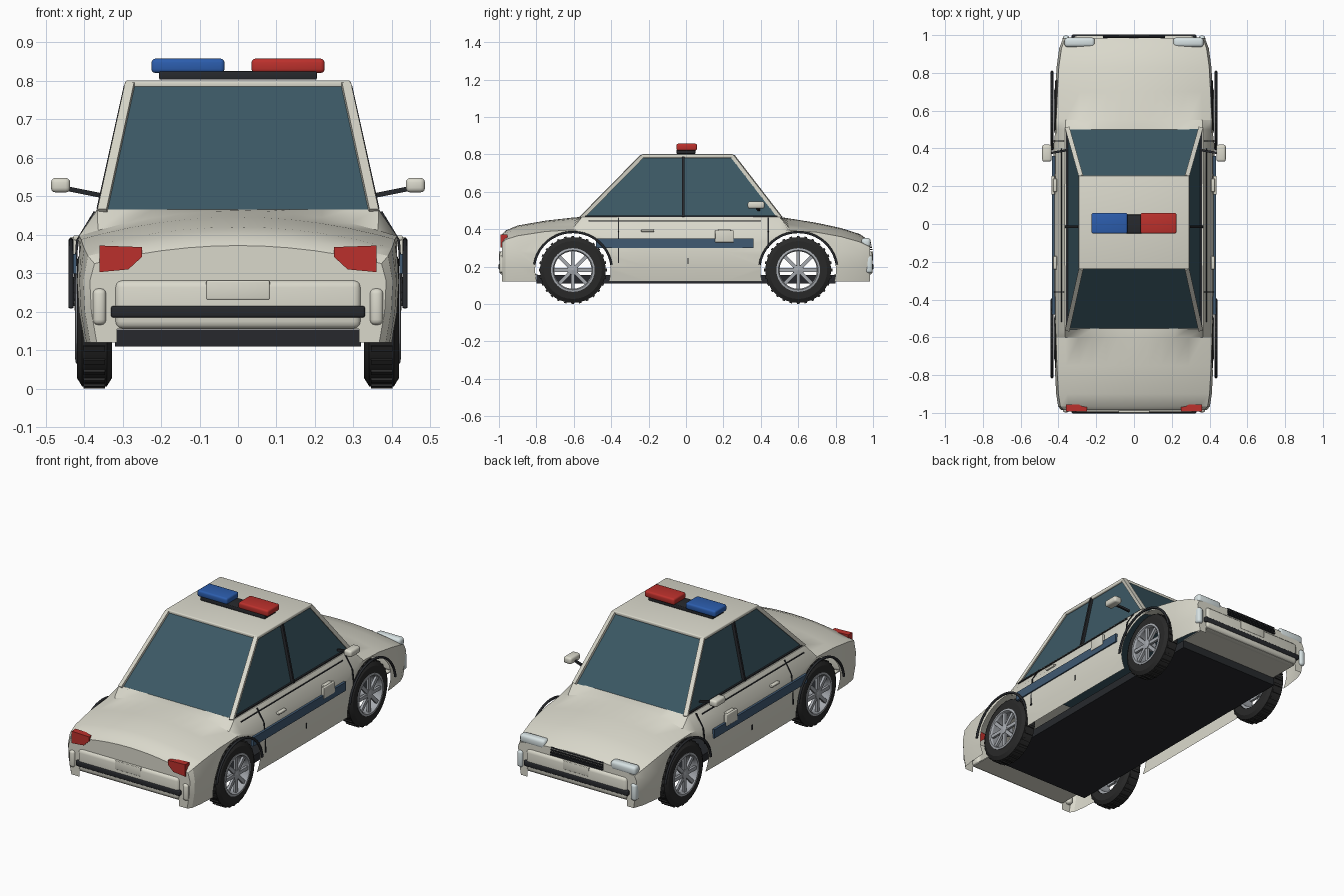
import bpy, bmesh, math
from mathutils import Vector, Matrix

if "Cube" in bpy.data.objects:
    bpy.data.objects.remove(bpy.data.objects["Cube"])


def mat(name, *rgb):
    m = bpy.data.materials.new(name)
    m.diffuse_color = (*rgb, 1)
    m.use_nodes = True
    m.node_tree.nodes["Principled BSDF"].inputs["Base Color"].default_value = m.diffuse_color
    return m


CREAM = mat("cream_paint", .70, .69, .60)
DARK = mat("dark_trim", .02, .022, .026)
RUBBER = mat("rubber", .022, .022, .022)
GLASS = mat("glass", .045, .10, .13)
RED = mat("red_lens", .50, .03, .025)
BLUE = mat("blue_lens", .025, .11, .42)
STRIPE = mat("blue_stripe", .05, .10, .17)
LAMP = mat("clear_lens", .68, .76, .77)
METAL = mat("wheel_metal", .38, .40, .43)


def finish(name, bm, m):
    bmesh.ops.recalc_face_normals(bm, faces=bm.faces)
    me = bpy.data.meshes.new(name)
    bm.to_mesh(me)
    bm.free()
    o = bpy.data.objects.new(name, me)
    bpy.context.collection.objects.link(o)
    if m:
        me.materials.append(m)
    return o


def box(name, c, size, m, bevel=0, rot=None):
    bm = bmesh.new()
    bmesh.ops.create_cube(bm, size=1)
    bmesh.ops.scale(bm, vec=size, verts=bm.verts)
    if bevel:
        bmesh.ops.bevel(bm, geom=bm.edges[:], offset=bevel, segments=3, profile=.5, affect='EDGES')
    bm.transform(Matrix.Translation(c) @ (rot or Matrix()))
    return finish(name, bm, m)


def bar(name, a, b, w, d, m):
    a, b = Vector(a), Vector(b)
    rot = (b - a).to_track_quat('Z', 'Y').to_matrix().to_4x4()
    return box(name, (a + b) / 2, (w, d, (b - a).length), m, 0, rot)


def prism(name, loops, m, caps=True):
    """Skin a list of equal-length closed loops."""
    bm = bmesh.new()
    rings = [[bm.verts.new(p) for p in lp] for lp in loops]
    n = len(rings[0])
    pairs = list(zip(rings, rings[1:])) + ([] if caps else [(rings[-1], rings[0])])
    for r, q in pairs:
        for i in range(n):
            bm.faces.new((r[i], r[(i + 1) % n], q[(i + 1) % n], q[i]))
    if caps:
        bm.faces.new(rings[0])
        bm.faces.new(rings[-1])
    return finish(name, bm, m)


def lathe(name, prof, c, m, n=32):
    """Revolve a closed (x, radius) profile about an x axis through c."""
    return prism(name, [[(c[0] + x, c[1] + r * math.cos(t), c[2] + r * math.sin(t)) for x, r in prof]
                        for t in (2 * math.pi * k / n for k in range(n))], m, caps=False)


WY, WZ, ARCH = (-.605, .6), .182, .202

# body shell: sections along y (y, half width, crown z, shoulder z, flat under cabin)
stations = [(-.985, .385, .372, .325, 0), (-.965, .402, .393, .345, 0), (-.9, .412, .42, .365, 0),
            (-.75, .42, .446, .388, 0), (-.6, .425, .463, .397, 0), (-.555, .426, .466, .395, 1),
            (-.2, .428, .466, .385, 1), (.2, .428, .466, .385, 1), (.5, .425, .466, .393, 1),
            (.55, .424, .458, .395, 0), (.7, .417, .434, .384, 0), (.83, .41, .406, .36, 0),
            (.93, .396, .374, .332, 0), (.985, .375, .335, .305, 0)]
loops = []
for y, w, zc, zs, flat in stations:
    half = []
    for f in (.2, .4, .6, .8, 1):
        x = f * .365 * w / .426
        half.append((x, zc if flat else zc - (zc - zs) * (x / (w - .012)) ** 2))
    half += [(w - .012, zs), (w, .28), (w - .004, .2), (w - .018, .12)]
    loops.append([(0, y, zc)] + [(x, y, z) for x, z in half] + [(-x, y, z) for x, z in reversed(half)])
body = prism("body_shell", loops, CREAM)

# wheel arch cutters and the lower bumper opening
cutters = [box("underside_cutter", (0, 0, .08), (.63, 2.2, .15), None)]
for y in WY:
    for s in (-1, 1):
        bm = bmesh.new()
        bmesh.ops.create_cone(bm, cap_ends=True, segments=48, radius1=ARCH, radius2=ARCH, depth=.3,
                              matrix=Matrix.Translation((s * .45, y, WZ)) @ Matrix.Rotation(math.pi / 2, 4, 'Y'))
        cutters.append(finish("arch_cutter", bm, None))
for c in cutters:
    c.hide_render = True
    b = body.modifiers.new("cut", 'BOOLEAN')
    b.object, b.operation, b.solver = c, 'DIFFERENCE', 'EXACT'
dg = bpy.context.evaluated_depsgraph_get()
cut = bpy.data.meshes.new_from_object(body.evaluated_get(dg))
body.modifiers.clear()
for c in cutters:
    bpy.data.objects.remove(c)

# open the shell underneath
bm = bmesh.new()
bm.from_mesh(cut)
drop = []
for f in bm.faces:
    c, n = f.calc_center_median(), f.normal
    under = n.z < -.7 and c.z < .2
    inner = abs(n.x) > .9 and abs(c.x) < .33
    wall = any(abs(n.x) < .01 and abs(math.hypot(c.y - y, c.z - WZ) - ARCH) < .012
               and n.y * (c.y - y) + n.z * (c.z - WZ) < 0 for y in WY)
    if under or inner or wall:
        drop.append(f)
bmesh.ops.delete(bm, geom=drop, context='FACES')
bm.to_mesh(cut)
bm.free()
body.data = cut
cut.materials.clear()
cut.materials.append(CREAM)

# floor pan
box("floor_pan", (0, 0, .132), (.64, 1.6, .044), DARK)

# cabin glass, roof and pillars
low = [(-.352, -.56, .46), (.352, -.56, .46), (.352, .505, .46), (-.352, .505, .46)]
top = [(-.28, -.235, .79), (.28, -.235, .79), (.28, .25, .79), (-.28, .25, .79)]
prism("cabin_glass", [low, top], GLASS)
box("roof", (0, .008, .791), (.585, .495, .02), CREAM, .006)
for a, b in zip(low, top):
    bar("roof_pillar", a, b, .024, .02, CREAM)
for s in (-1, 1):
    bar("door_pillar", (s * .354, -.015, .465), (s * .283, -.015, .785), .012, .028, DARK)
    bar("window_sill_trim", (s * .355, -.54, .468), (s * .355, .49, .468), .01, .01, DARK)

# roof light bar
box("light_bar_base", (0, 0, .814), (.41, .1, .022), DARK, .004)
box("blue_beacon", (-.13, .004, .839), (.19, .11, .037), BLUE, .01)
box("red_beacon", (.13, .004, .839), (.19, .11, .037), RED, .01)

# bumpers, plates and end lamps
for e in (-1, 1):
    box("bumper", (0, e * .965, .219), (.64, .066, .128), CREAM, .02)
    box("bumper_strip", (0, e * .985, .2), (.66, .034, .03), DARK, .006)
    box("bumper_underside", (0, e * .885, .158), (.63, .18, .006), CREAM)
    box("number_plate", (0, e * .993, .256), (.165, .014, .05), CREAM, .004)
    for s in (-1, 1):
        box("corner_lamp", (s * .36, e * .978, .213), (.035, .04, .095), LAMP if e > 0 else CREAM, .014)
for s in (-1, 1):
    # tapered tail lamp and rounded headlight
    out = [(s * .36, .372), (s * .25, .368), (s * .25, .342), (s * .285, .31), (s * .36, .303)]
    prism("tail_lamp", [[(x, y, z) for x, z in out] for y in (-.955, -.992)], RED)
    box("headlight", (s * .288, .962, .328), (.16, .05, .05), LAMP, .016)
for k in range(4):
    box("grille_slat", (0, .99 - .003 * k, .292 + .012 * k), (.33, .014, .007), DARK)

# side details
for s in (-1, 1):
    box("side_stripe", (s * .426, -.06, .325), (.014, .84, .05), STRIPE)
    box("door_badge", (s * .428, .205, .362), (.018, .1, .065), CREAM, .004)
    for y in (-.205, .205):
        box("door_handle", (s * .418, y, .392), (.02, .07, .013), CREAM, .004)
    bar("shoulder_seam", (s * .384, -.52, .443), (s * .384, .4, .443), .005, .005, DARK)
    for y, z0 in ((-.36, .22), (.44, .3)):
        bar("door_seam", (s * .428, y, z0), (s * .418, y, .385), .006, .006, DARK)
        bar("door_seam", (s * .418, y, .385), (s * .372, y, .46), .006, .006, DARK)
    box("door_seam", (s * .426, .01, .23), (.006, .006, .03), DARK)
    # mirrors
    bar("mirror_arm", (s * .36, .39, .503), (s * .445, .375, .52), .012, .012, DARK)
    box("mirror", (s * .461, .375, .529), (.05, .09, .038), CREAM, .012)

# wheels
tyre = [(-.045, .115), (-.045, .155), (-.032, .176), (.032, .176), (.045, .155), (.045, .115)]
rim = [(-.035, .1), (-.035, .117), (.048, .117), (.05, .106), (.04, .1)]
hub = [(0, .001), (0, .03), (.045, .027), (.05, .001)]
flip = lambda prof, s: [(x * s, r) for x, r in prof]
for y in WY:
    for s in (-1, 1):
        c = Vector((s * .373, y, WZ))
        lathe("tyre", tyre, c, RUBBER)
        lathe("wheel_rim", flip(rim, s), c, METAL)
        lathe("wheel_hub", flip(hub, s), c, METAL, 16)
        for k in range(8):
            R = Matrix.Rotation(k * math.pi / 4, 4, 'X')
            box("wheel_spoke", c + Vector((s * .036, 0, 0)) + R @ Vector((0, 0, .065)),
                (.014, .02, .09), METAL, 0, R)
        for k in range(28):
            R = Matrix.Rotation(k * math.pi / 14, 4, 'X')
            box("tread_block", c + R @ Vector((0, 0, .177)), (.056, .014, .01), RUBBER, 0, R)
        # arch trim tube
        cu = bpy.data.curves.new("arch_trim", 'CURVE')
        cu.dimensions, cu.bevel_depth, cu.bevel_resolution = '3D', .007, 1
        sp = cu.splines.new('POLY')
        sp.points.add(20)
        for i, p in enumerate(sp.points):
            t = math.radians(8 + 164 * i / 20)
            p.co = (s * .434, y + .208 * math.cos(t), WZ + .203 * math.sin(t), 1)
        cu.materials.append(DARK)
        bpy.context.collection.objects.link(bpy.data.objects.new("arch_trim", cu))

# smooth curved surfaces, keep creases
for o in bpy.context.scene.objects:
    o.select_set(o.type == 'MESH')
bpy.context.view_layer.objects.active = body
bpy.ops.object.shade_smooth_by_angle(angle=math.radians(30))
